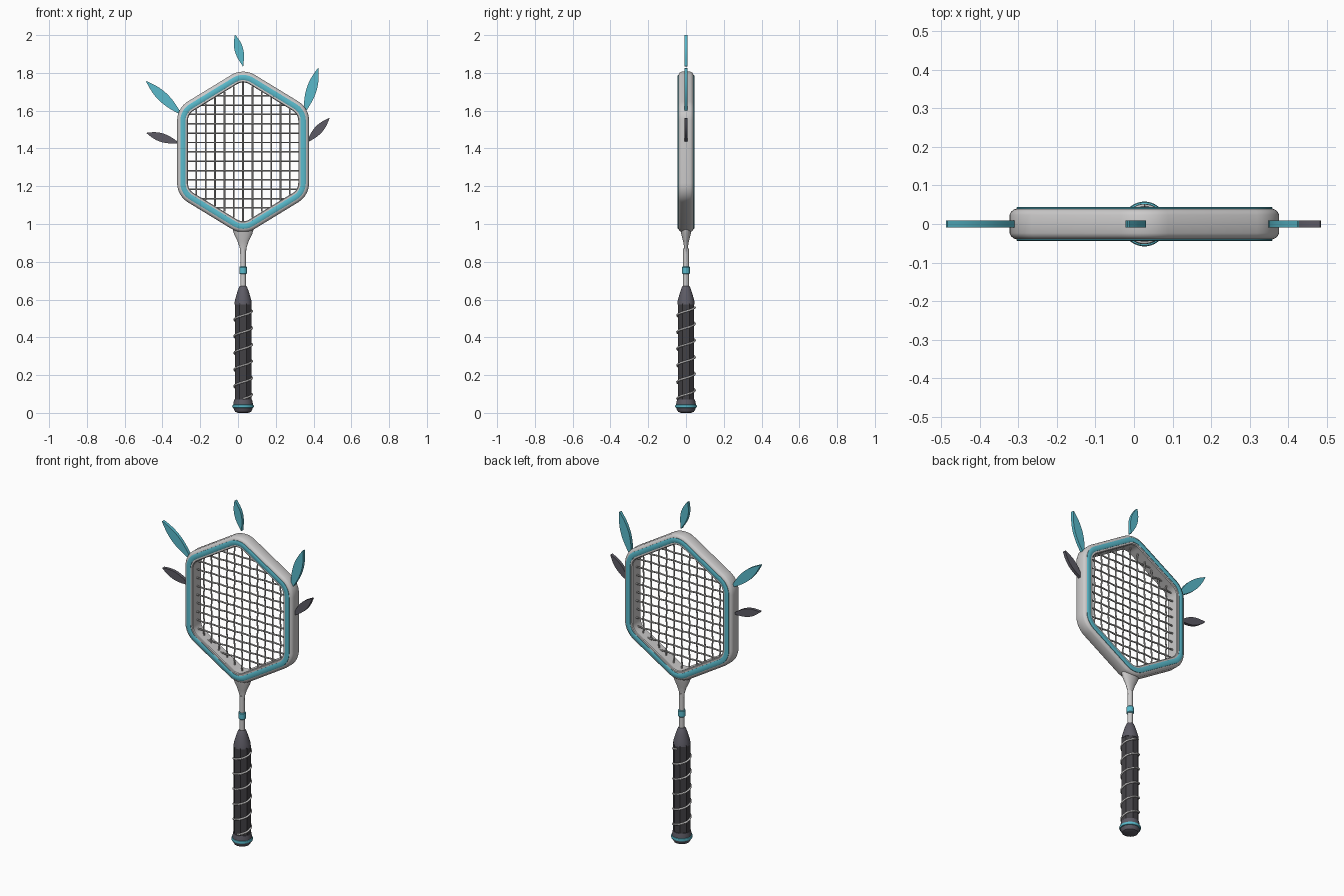
import bpy, bmesh
from math import sin, cos, pi, atan, sqrt, radians
from mathutils import Vector

cube = bpy.data.objects.get("Cube")
if cube:
    bpy.data.objects.remove(cube)

CX = 0.027            # shaft axis
CZ = 1.382            # centre of the head
W, H, SLOPE, R = 0.35, 0.446, 0.61, 0.12   # head outline and corner radius


def material(name, rgb):
    m = bpy.data.materials.new(name)
    m.use_nodes = True
    m.diffuse_color = (*rgb, 1)
    m.node_tree.nodes["Principled BSDF"].inputs["Base Color"].default_value = (*rgb, 1)
    return m


PALE = material("pale grey", (0.6, 0.59, 0.59))
TEAL = material("teal", (0.1, 0.49, 0.6))
SLATE = material("slate grey", (0.11, 0.105, 0.13))
DARK = material("dark grip", (0.055, 0.053, 0.06))
STRING = material("string grey", (0.5, 0.49, 0.48))


def loft(name, rings, mat, loop=False, smooth=True):
    """Skin a list of closed point rings; cap the ends or join them in a loop."""
    bm = bmesh.new()
    vs = [[bm.verts.new(p) for p in ring] for ring in rings]
    n = len(vs[0])
    pairs = list(zip(vs, vs[1:])) + ([(vs[-1], vs[0])] if loop else [])
    for a, b in pairs:
        for i in range(n):
            j = (i + 1) % n
            bm.faces.new((a[i], a[j], b[j], b[i]))
    if not loop:
        bm.faces.new(vs[0])
        bm.faces.new(vs[-1])
    bmesh.ops.recalc_face_normals(bm, faces=bm.faces)
    me = bpy.data.meshes.new(name)
    bm.to_mesh(me)
    bm.free()
    me.materials.append(mat)
    ob = bpy.data.objects.new(name, me)
    bpy.context.collection.objects.link(ob)
    if smooth:
        bpy.ops.object.select_all(action="DESELECT")
        ob.select_set(True)
        bpy.context.view_layer.objects.active = ob
        bpy.ops.object.shade_smooth_by_angle(angle=radians(35))
    return ob


def lathe(name, profile, mat, sides=32, flat=1.0, smooth=True):
    """Turn (radius, height) pairs about the shaft axis."""
    rings = []
    for r, z in profile:
        angles = [2 * pi * (i + 0.5) / sides for i in range(sides)]
        rings.append([(CX + r * cos(t), r * flat * sin(t), z) for t in angles])
    return loft(name, rings, mat, smooth=smooth)


def head_outline(inset, y, steps=8):
    """Rounded, slightly tall hexagon, moved inward by inset."""
    w, h = W - R, H - R * sqrt(1 + SLOPE ** 2)
    side = h - SLOPE * w
    corners = [(w, side), (0, h), (-w, side), (-w, -side), (0, -h), (w, -side)]
    a = pi / 2 - atan(SLOPE)
    normals = [0, a, pi - a, pi, pi + a, 2 * pi - a, 2 * pi]
    pts = []
    for (x, z), t0, t1 in zip(corners, normals, normals[1:]):
        for i in range(steps + 1):
            t = t0 + (t1 - t0) * i / steps
            pts.append((CX + x + (R - inset) * cos(t), y, CZ + z + (R - inset) * sin(t)))
    return pts


def hoop(name, section, mat):
    return loft(name, [head_outline(d, y) for d, y in section], mat, loop=True)


def wire(name, paths, radius, mat, res=2):
    cu = bpy.data.curves.new(name, "CURVE")
    cu.dimensions = "3D"
    cu.bevel_depth = radius
    cu.bevel_resolution = res
    cu.use_fill_caps = True
    for path in paths:
        sp = cu.splines.new("POLY")
        sp.points.add(len(path) - 1)
        for p, co in zip(sp.points, path):
            p.co = (*co, 1)
        sp.use_smooth = True
    cu.materials.append(mat)
    ob = bpy.data.objects.new(name, cu)
    bpy.context.collection.objects.link(ob)


# Head frame: rounded outside, flat inner wall
ROUND = 0.022
outer = [(ROUND - ROUND * cos(t), (0.04 - ROUND) * (1 if t > 0 else -1) + ROUND * sin(t))
         for t in [radians(d) for d in (-90, -65, -40, -15, 15, 40, 65, 90)]]
hoop("head_frame", outer + [(0.054, 0.04), (0.058, 0.036), (0.058, -0.036), (0.054, -0.04)], PALE)

# Teal trim on both faces of the frame
for label, s in (("front", -1), ("back", 1)):
    hoop(label + "_trim", [(0.018, s * 0.036), (0.018, s * 0.042), (0.021, s * 0.044),
                           (0.042, s * 0.044), (0.045, s * 0.042), (0.045, s * 0.036)], TEAL)

# Woven strings, ending inside the frame wall
PITCH, AMP = 0.0495, 0.003
in_w, in_h = W - 0.05, H - 0.05 * sqrt(1 + SLOPE ** 2)


def weave(reach, i, flip):
    """Samples along one string with its over-and-under offset."""
    n = int(reach / PITCH)
    stops = [-reach] + [k * PITCH for k in range(-n, n + 1)] + [reach]
    return [(s, flip * AMP * cos(pi * (round(s / PITCH) + i))) for s in stops]


uprights, crosses = [], []
for i in range(-5, 6):
    x = i * PITCH
    reach = in_h - SLOPE * abs(x) - 0.01
    uprights.append([(CX + x, y, CZ + s) for s, y in weave(reach, i, 1)])
for i in range(-6, 7):
    z = i * PITCH
    reach = min(in_w, (in_h - abs(z)) / SLOPE)
    crosses.append([(CX + s, y, CZ + z) for s, y in weave(reach, i, -1)])
wire("upright_strings", uprights, 0.0045, STRING, 1)
wire("cross_strings", crosses, 0.0045, STRING, 1)

# Throat and shaft
lathe("throat", [(0.015, 0.84), (0.018, 0.875), (0.03, 0.91), (0.048, 0.945), (0.055, 0.97)],
      PALE, flat=0.52)
lathe("shaft", [(0.015, 0.65), (0.015, 0.87)], PALE)
lathe("shaft_band", [(0.017, 0.735), (0.02, 0.739), (0.02, 0.771), (0.017, 0.775)], TEAL)

# Handle
lathe("grip_cone", [(0.046, 0.575), (0.044, 0.595), (0.031, 0.64), (0.021, 0.667), (0.017, 0.672)], SLATE)
lathe("grip", [(0.047, 0.06), (0.047, 0.58)], DARK, sides=8, smooth=False)
lathe("butt_cap", [(0.028, 0), (0.042, 0.006), (0.05, 0.02), (0.053, 0.032),
                   (0.052, 0.048), (0.048, 0.07)], SLATE)
lathe("butt_ring", [(0.05, 0.026), (0.056, 0.028), (0.058, 0.035), (0.056, 0.042), (0.05, 0.044)], TEAL)

# Spiral wrap round the grip
TURNS, STEPS = 5.5, 180
spiral = []
for i in range(STEPS + 1):
    f = i / STEPS
    t = 2 * pi * TURNS * f - pi / 2
    spiral.append((CX + 0.047 * cos(t), 0.047 * sin(t), 0.075 + 0.485 * f))
wire("grip_spiral", [spiral], 0.005, PALE)


def leaf(name, base, tip, width, bow, mat, steps=12):
    """Flat leaf blade from base to tip, bowed to one side."""
    a, b = Vector((base[0], 0, base[1])), Vector((tip[0], 0, tip[1]))
    along = b - a
    across = Vector((-along.z, 0, along.x)).normalized()
    edges = {1: [], -1: []}
    for i in range(steps + 1):
        f = i / steps
        half = width / 2 * sin(pi * f ** 1.1) ** 0.85 if 0 < i < steps else 0.002
        mid = a + along * f + across * bow * sin(pi * f)
        for s in edges:
            edges[s].append(mid + across * half * s)
    outline = edges[1] + edges[-1][::-1]
    loft(name, [[p + Vector((0, y, 0)) for p in outline] for y in (-0.009, 0.009)], mat)


# Leaves round the head
leaf("top_leaf", (0.027, 1.835), (-0.015, 2.0), 0.046, 0.0, TEAL)
leaf("right_upper_leaf", (-0.295, 1.575), (-0.485, 1.755), 0.054, 0.0, TEAL)
leaf("left_upper_leaf", (0.348, 1.58), (0.425, 1.825), 0.054, 0.0, TEAL)
leaf("right_lower_leaf", (-0.31, 1.428), (-0.483, 1.482), 0.046, 0.0, SLATE)
leaf("left_lower_leaf", (0.362, 1.43), (0.483, 1.56), 0.044, 0.0, SLATE)
